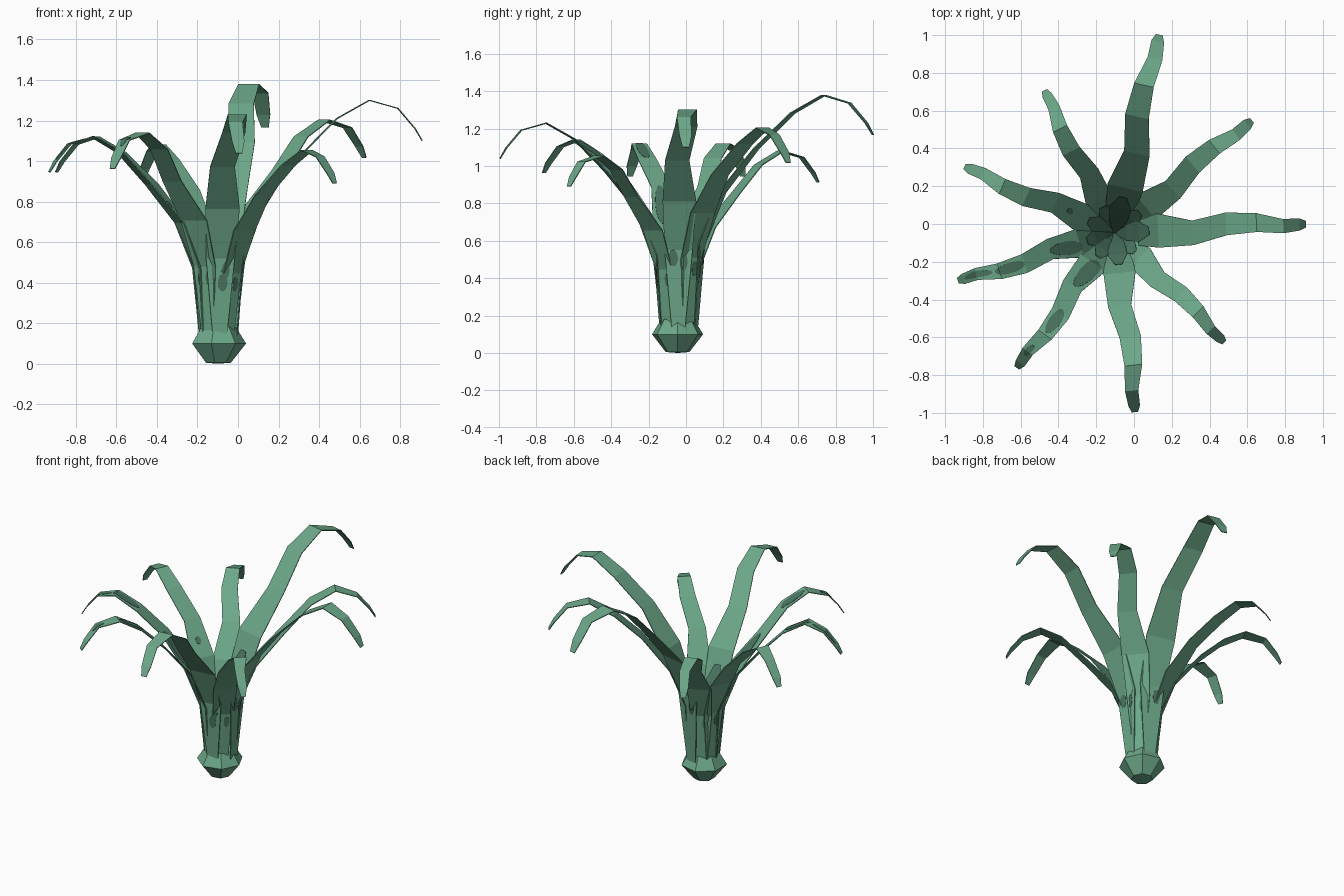
import bpy, bmesh, math
from mathutils import Vector

if "Cube" in bpy.data.objects:
    bpy.data.objects.remove(bpy.data.objects["Cube"])

CENTRE = Vector((-0.10, -0.045, 0.0))


def material(name, colour):
    m = bpy.data.materials.new(name)
    m.diffuse_color = (*colour, 1.0)
    m.use_nodes = True
    m.node_tree.nodes["Principled BSDF"].inputs["Base Color"].default_value = m.diffuse_color
    return m


green = material("leaf_green", (0.15, 0.39, 0.25))
dark = material("dark_spot_green", (0.07, 0.18, 0.12))


def finish(name, bm, mat):
    mesh = bpy.data.meshes.new(name)
    bm.to_mesh(mesh)
    bm.free()
    mesh.materials.append(mat)
    obj = bpy.data.objects.new(name, mesh)
    bpy.context.collection.objects.link(obj)
    return obj


def thin(obj, thickness):
    mod = obj.modifiers.new("thin_blade", 'SOLIDIFY')
    mod.thickness = thickness
    mod.offset = 0


# One shared blade: (distance out, height, sideways sway, width)
BLADE = [
    (0.095, 0.12, 0.0, 0.07),
    (0.125, 0.55, 0.0, 0.15),
    (0.23, 0.81, 0.0, 0.18),
    (0.41, 1.03, -0.02, 0.13),
    (0.59, 1.21, 0.02, 0.12),
    (0.75, 1.30, 0.02, 0.10),
    (0.89, 1.26, -0.005, 0.075),
    (0.975, 1.16, 0.0, 0.065),
    (1.01, 1.10, 0.0, 0.035),
]
# Dark inner lobe filling the heart of the plant
LOBE = [(0.0, 0.25, 0, 0.02), (0.06, 0.46, 0, 0.09),
        (0.125, 0.62, 0, 0.11), (0.18, 0.72, 0, 0.04)]


def strip(name, rows, angle, scale, mat, thickness):
    a = math.radians(angle)
    out = Vector((math.cos(a), math.sin(a), 0))
    side = Vector((-math.sin(a), math.cos(a), 0))
    bm = bmesh.new()
    pairs = []
    for r, z, sway, width in rows:
        mid = out * r + side * sway + Vector((0, 0, z))
        pairs.append([bm.verts.new(CENTRE + (mid + side * (s * width / 2)) * scale)
                      for s in (-1, 1)])
    for low, high in zip(pairs, pairs[1:]):
        bm.faces.new((low[0], low[1], high[1], high[0]))
    for f in bm.faces:                      # upper side of the blade faces up
        f.normal_update()
        if f.normal.z < 0:
            f.normal_flip()
    thin(finish(name, bm, mat), thickness)


def spot_rows(centre, half, share, shift, face):
    """Oval lying just off the blade: centre and half length in blade rows."""
    ts = {centre + half * math.cos(math.pi * k / 8) * 0.99 for k in range(9)}
    ts |= {float(n) for n in range(9) if abs(n - centre) < half * 0.95}
    rows = []
    for t in sorted(ts):
        i = min(int(t), len(BLADE) - 2)
        p = [a + (b - a) * (t - i) for a, b in zip(BLADE[i], BLADE[i + 1])]
        dr, dz = (BLADE[i + 1][0] - BLADE[i][0], BLADE[i + 1][1] - BLADE[i][1])
        n = face * 0.005 / math.hypot(dr, dz)
        oval = math.sqrt(max(0.01, 1 - ((t - centre) / half) ** 2))
        rows.append((p[0] - dz * n, p[1] + dr * n, p[2] + shift * p[3],
                     p[3] * share * oval))
    return rows


# Nine arching leaves around the stem: (heading, size)
LEAVES = [(77.4, 1.06), (39.3, 0.925), (2.5, 1.0), (-45.2, 0.81), (-83.7, 0.945),
          (-126, 0.875), (-163, 0.86), (156.3, 0.86), (116.4, 0.83)]

# Extra dark ovals per leaf: (row, half length, width share, shift, +1 inside / -1 outside)
SPOTS = {
    5: [(2.4, 0.6, 0.6, 0.1, 1), (4.4, 0.52, 0.65, 0, 1), (6.0, 0.35, 0.5, 0, 1)],
    6: [(2.5, 0.55, 0.55, 0.1, 1), (4.6, 0.6, 0.6, 0, 1), (6.1, 0.8, 0.55, 0, 1)],
    7: [(2.45, 0.1, 0.25, 0, 1)],
    4: [(0.7, 0.1, 0.4, 0.1, -1)],
    2: [(0.9, 0.1, 0.35, -0.2, -1)],
}
for i, (angle, scale) in enumerate(LEAVES):
    strip(f"leaf_{i + 1}", BLADE, angle, scale, green, 0.005)
    strip(f"inner_lobe_{i + 1}", LOBE, angle, scale, dark, 0.002)
    ovals = SPOTS.get(i, []) + [(0.85, 0.1, 0.3, 0.2, -1)]
    for k, spec in enumerate(ovals):
        strip(f"leaf_{i + 1}_spot_{k + 1}", spot_rows(*spec), angle, scale, dark, 0.002)

# Faceted bulb at the base
bm = bmesh.new()
SIDES = 7
rings = []
for r, z in [(0.065, 0.005), (0.14, 0.10), (0.09, 0.18)]:
    rings.append([bm.verts.new((CENTRE.x + r * math.cos(math.tau * k / SIDES),
                                CENTRE.y + r * math.sin(math.tau * k / SIDES), z))
                  for k in range(SIDES)])
bottom = bm.verts.new((CENTRE.x, CENTRE.y, 0.0))
top = bm.verts.new((CENTRE.x, CENTRE.y, 0.21))
for k in range(SIDES):
    n = (k + 1) % SIDES
    for low, high in zip(rings, rings[1:]):
        bm.faces.new((low[k], low[n], high[n], high[k]))
    bm.faces.new((bottom, rings[0][n], rings[0][k]))
    bm.faces.new((top, rings[-1][k], rings[-1][n]))
bmesh.ops.recalc_face_normals(bm, faces=bm.faces)
finish("bulb", bm, green)
